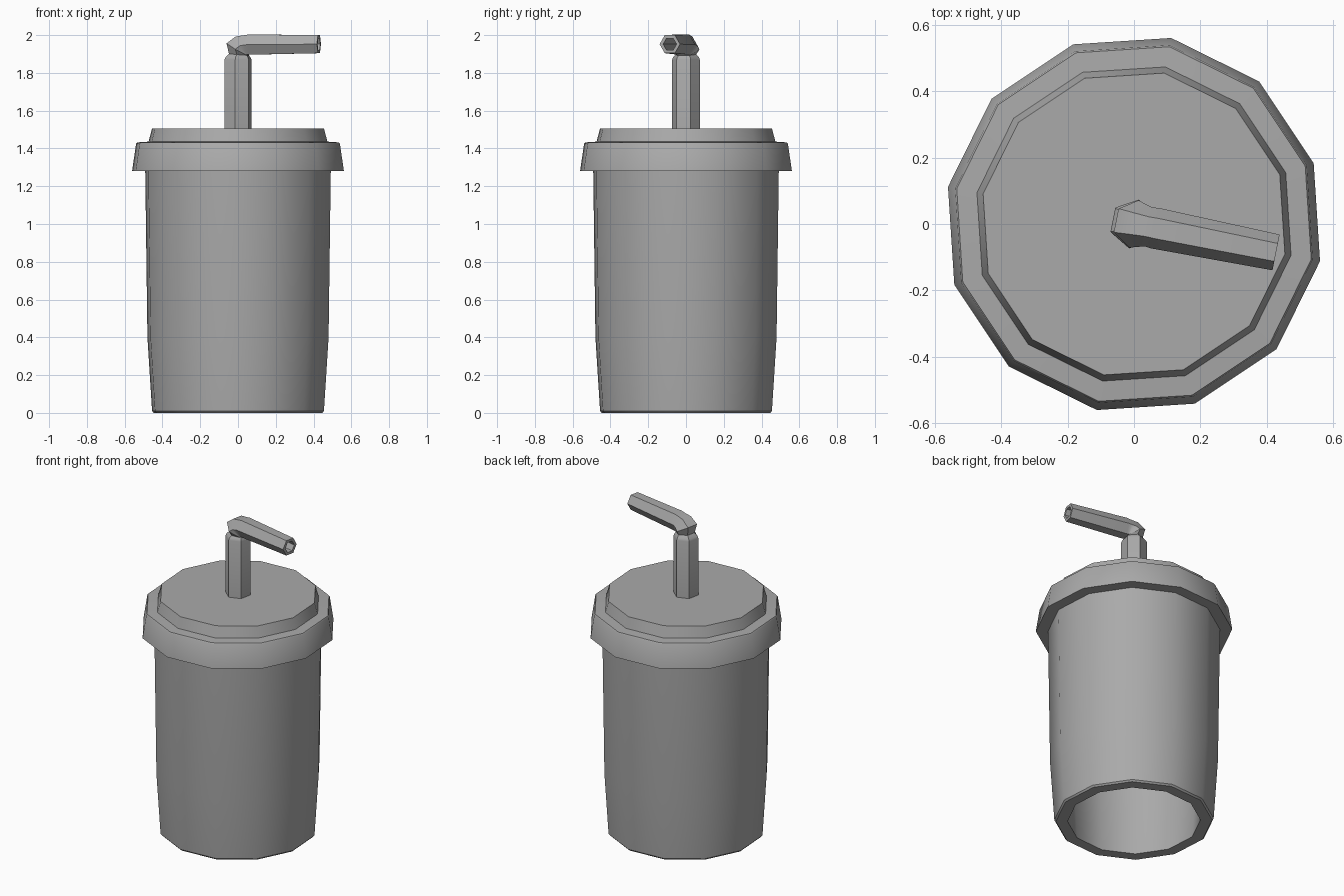
import bpy, math
from mathutils import Vector

default = bpy.data.objects.get("Cube")
if default:
    bpy.data.objects.remove(default)

grey = bpy.data.materials.new("plain grey")
grey.use_nodes = True
COLOUR = (0.4, 0.4, 0.4, 1)
grey.diffuse_color = COLOUR
grey.node_tree.nodes["Principled BSDF"].inputs["Base Color"].default_value = COLOUR

TURN = math.radians(-11.3)      # turn shared by cup, lid and straw


def skin(name, rings, cap_start=False, cap_end=False, closed=False):
    """Bridge equal rings of points into one smooth-by-angle object."""
    n = len(rings[0])
    verts = [p for ring in rings for p in ring]
    count = len(rings)
    faces = []
    for a in range(count if closed else count - 1):
        b = (a + 1) % count
        for i in range(n):
            j = (i + 1) % n
            faces.append((a * n + i, a * n + j, b * n + j, b * n + i))
    if cap_start:
        faces.append(tuple(reversed(range(n))))
    if cap_end:
        faces.append(tuple(range((count - 1) * n, count * n)))
    mesh = bpy.data.meshes.new(name)
    mesh.from_pydata(verts, [], faces)
    mesh.materials.append(grey)
    obj = bpy.data.objects.new(name, mesh)
    bpy.context.collection.objects.link(obj)
    bpy.ops.object.select_all(action='DESELECT')
    obj.select_set(True)
    bpy.context.view_layer.objects.active = obj
    bpy.ops.object.shade_smooth_by_angle(angle=math.radians(35))
    return obj


def level_ring(radius, z, sides=12):
    angles = [TURN + math.tau * i / sides for i in range(sides)]
    return [Vector((radius * math.cos(a), radius * math.sin(a), z)) for a in angles]


# Cup: thick-walled, open underneath
cup_profile = [(0.387, 0), (0.455, 0), (0.464, 0.01), (0.489, 0.4), (0.501, 1.29),
               (0.42, 1.29), (0.41, 0.4)]
skin("cup", [level_ring(r, z) for r, z in cup_profile], closed=True)

# Lid: sloping rim with a raised tier
lid_profile = [(0.572, 1.28), (0.55, 1.425), (0.545, 1.432), (0.483, 1.436), (0.464, 1.505)]
skin("lid", [level_ring(r, z) for r, z in lid_profile], cap_start=True, cap_end=True)

# Straw: six-sided tube swept up, through a pinched elbow, then outwards
forward = Vector((math.cos(TURN), math.sin(TURN), 0))
side = Vector((-math.sin(TURN), math.cos(TURN), 0))
up = Vector((0, 0, 1))


def straw_ring(along, z, radius, lean):
    lean = math.radians(lean)
    across = up * math.sin(lean) - forward * math.cos(lean)
    centre = forward * along + up * z
    return [centre + radius * (side * math.cos(a) + across * math.sin(a))
            for a in (math.tau * i / 6 for i in range(6))]


straw_path = [(0, 1.49, 0.075, 0), (0, 1.87, 0.075, 0), (0, 1.882, 0.07, 0),
              (0.005, 1.897, 0.056, 5), (0, 1.925, 0.073, 30),
              (0.022, 1.943, 0.066, 60), (0.045, 1.948, 0.06, 85),
              (0.065, 1.95, 0.062, 90), (0.437, 1.952, 0.055, 90),
              (0.437, 1.952, 0.036, 90), (0.08, 1.952, 0.036, 90)]
skin("straw", [straw_ring(*p) for p in straw_path], cap_start=True, cap_end=True)
